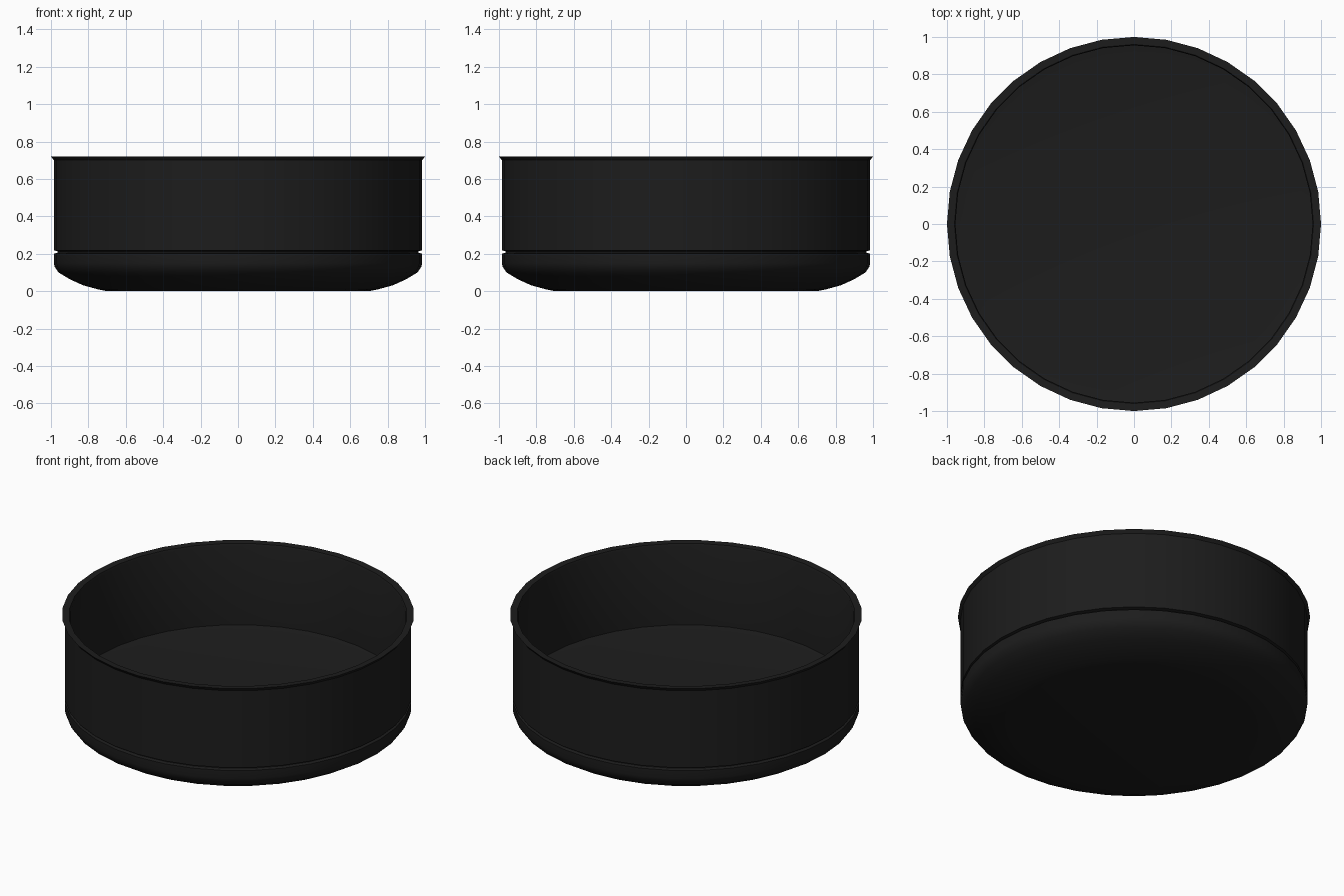
import bpy, bmesh, math

if "Cube" in bpy.data.objects:
    bpy.data.objects.remove(bpy.data.objects["Cube"])

SIDES = 36

mat = bpy.data.materials.new("black_coating")
mat.diffuse_color = (0.012, 0.012, 0.012, 1)
mat.use_nodes = True
mat.node_tree.nodes["Principled BSDF"].inputs["Base Color"].default_value = mat.diffuse_color


def lathe(name, profile):
    """Spin an (radius, height) profile round z; radius 0 becomes a pole."""
    bm = bmesh.new()
    rings = []
    for r, z in profile:
        if r == 0:
            rings.append([bm.verts.new((0, 0, z))] * SIDES)
        else:
            rings.append([bm.verts.new((r * math.cos(2 * math.pi * i / SIDES),
                                        r * math.sin(2 * math.pi * i / SIDES), z))
                          for i in range(SIDES)])
    for a, b in zip(rings, rings[1:]):
        for i in range(SIDES):
            j = (i + 1) % SIDES
            bm.faces.new(list(dict.fromkeys((a[i], a[j], b[j], b[i]))))
    bmesh.ops.recalc_face_normals(bm, faces=bm.faces)
    mesh = bpy.data.meshes.new(name)
    bm.to_mesh(mesh)
    bm.free()
    obj = bpy.data.objects.new(name, mesh)
    bpy.context.collection.objects.link(obj)
    mesh.materials.append(mat)
    bpy.context.view_layer.objects.active = obj
    obj.select_set(True)
    bpy.ops.object.shade_smooth_by_angle(angle=math.radians(32))
    obj.select_set(False)
    return obj


# One closed shell: rounded base, groove, straight wall, flared lip, inside
lathe("round_pan", [
    (0, 0), (0.70, 0), (0.75, 0.01), (0.83, 0.032), (0.90, 0.064),
    (0.96, 0.10), (0.98, 0.13), (0.985, 0.15), (0.985, 0.20),  # base
    (0.965, 0.205), (0.965, 0.213), (0.985, 0.218),            # groove
    (0.985, 0.70), (1.0, 0.72),                                # wall and lip
    (0.96, 0.718), (0.955, 0.705), (0.955, 0.21),              # inner wall
    (0.90, 0.20), (0, 0.20),                                   # floor
])
